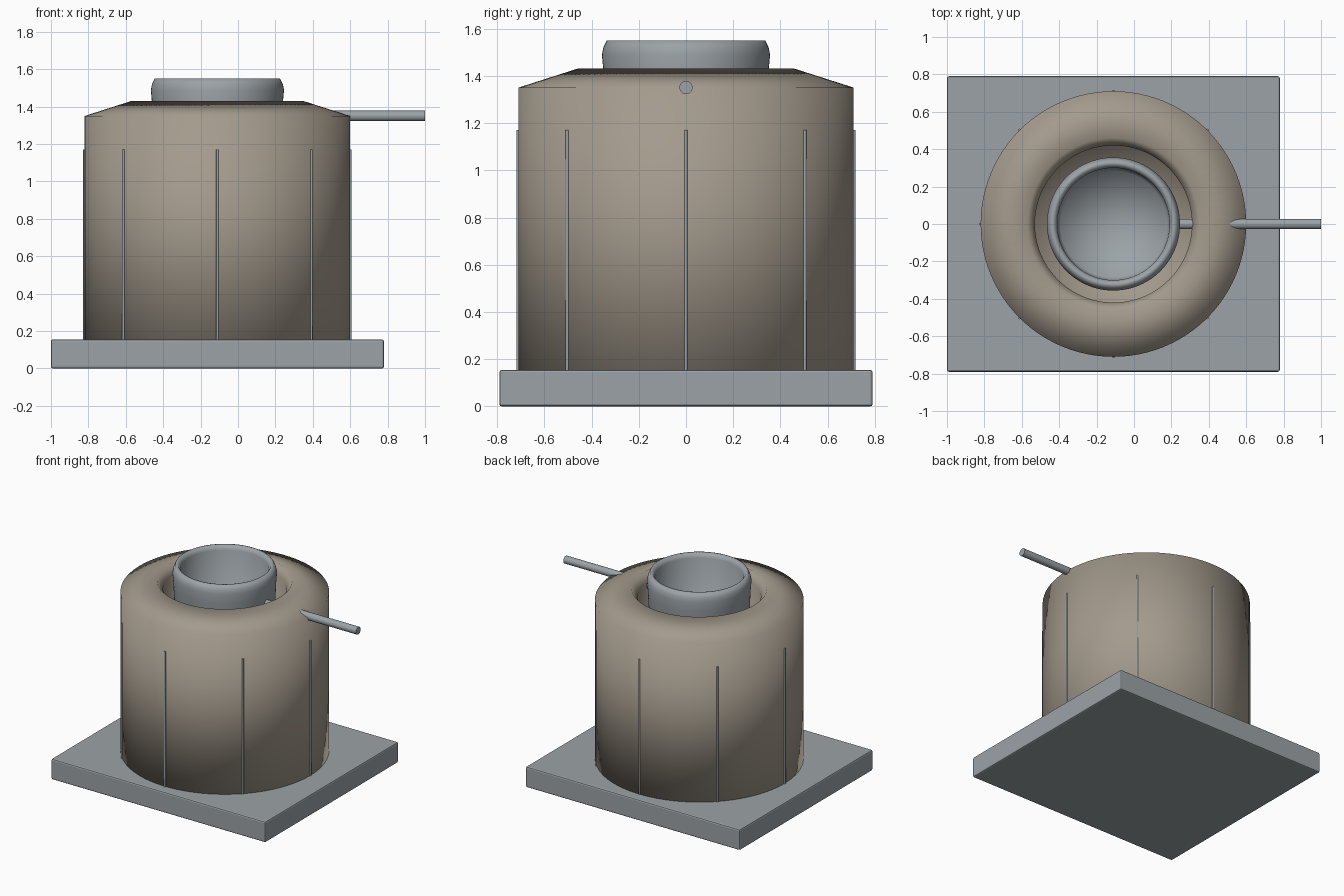
import bpy, bmesh, math
from mathutils import Matrix, Vector

if "Cube" in bpy.data.objects:
    bpy.data.objects.remove(bpy.data.objects["Cube"])

CX = -0.11  # axis of the round parts


def material(name, rgb):
    m = bpy.data.materials.new(name)
    m.diffuse_color = (*rgb, 1)
    m.use_nodes = True
    m.node_tree.nodes["Principled BSDF"].inputs["Base Color"].default_value = m.diffuse_color
    return m


STEEL = material("grey steel", (0.33, 0.365, 0.385))
CLAY = material("brown clay", (0.37, 0.325, 0.265))


def finish(bm, name, mat):
    bmesh.ops.recalc_face_normals(bm, faces=bm.faces)
    me = bpy.data.meshes.new(name)
    bm.to_mesh(me)
    bm.free()
    me.materials.append(mat)
    ob = bpy.data.objects.new(name, me)
    bpy.context.collection.objects.link(ob)
    return ob


def lathe(name, profile, mat, steps=96):
    """Spin a closed-on-axis (radius, z) profile, fully smooth."""
    bm = bmesh.new()
    vs = [bm.verts.new((r, 0, z)) for r, z in profile]
    es = [bm.edges.new(p) for p in zip(vs, vs[1:])]
    bmesh.ops.spin(bm, geom=vs + es, cent=(0, 0, 0), axis=(0, 0, 1),
                   angle=math.tau, steps=steps)
    bmesh.ops.remove_doubles(bm, verts=bm.verts, dist=1e-4)
    bmesh.ops.translate(bm, verts=bm.verts, vec=(CX, 0, 0))
    for f in bm.faces:
        f.smooth = True
    return finish(bm, name, mat)


def rod(name, a, b, radius, mat, sides=24):
    """Capped cylinder between two points, smooth sides only."""
    a, b = Vector(a), Vector(b)
    d = b - a
    turn = Vector((0, 0, 1)).rotation_difference(d).to_matrix().to_4x4()
    bm = bmesh.new()
    bmesh.ops.create_cone(bm, cap_ends=True, segments=sides, radius1=radius,
                          radius2=radius, depth=d.length,
                          matrix=Matrix.Translation((a + b) / 2) @ turn)
    for f in bm.faces:
        f.smooth = len(f.verts) == 4
    ob = finish(bm, name, mat)
    for e in ob.data.edges:  # keep cap rims crisp
        if abs((ob.data.vertices[e.vertices[0]].co
                - ob.data.vertices[e.vertices[1]].co).dot(d.normalized())) < 1e-4:
            e.use_edge_sharp = True
    return ob


# Square base slab with softened edges
bm = bmesh.new()
bmesh.ops.create_cube(bm, size=1, matrix=Matrix.Translation((CX, 0, 0.0775))
                      @ Matrix.Diagonal((1.78, 1.58, 0.155, 1)))
bmesh.ops.bevel(bm, geom=bm.edges[:], offset=0.01, segments=2, profile=0.5,
                affect='EDGES')
finish(bm, "base_slab", STEEL)

# Hollow furnace body: sloped shoulder, rim and open bore
lathe("furnace_body", [
    (0, 0.01), (0.71, 0.01), (0.71, 1.35), (0.46, 1.43),
    (0.42, 1.37), (0.42, 0.2), (0, 0.2)], CLAY)

# Crucible standing in the bore
lathe("crucible", [
    (0, 0.2), (0.30, 0.2), (0.35, 1.42), (0.356, 1.49), (0.35, 1.52),
    (0.335, 1.55), (0.315, 1.55), (0.30, 1.52), (0.285, 0.5), (0, 0.5)], STEEL)

# Side pipe running through the shoulder to the crucible
rod("side_pipe", (0.21, 0, 1.35), (1.0, 0, 1.35), 0.028, STEEL)

# Eight thin upright ribs around the body
for i in range(8):
    t = i * math.tau / 8
    x, y = CX + 0.711 * math.cos(t), 0.711 * math.sin(t)
    rod(f"rib_{i + 1}", (x, y, 0.15), (x, y, 1.17), 0.007, STEEL, 10)
